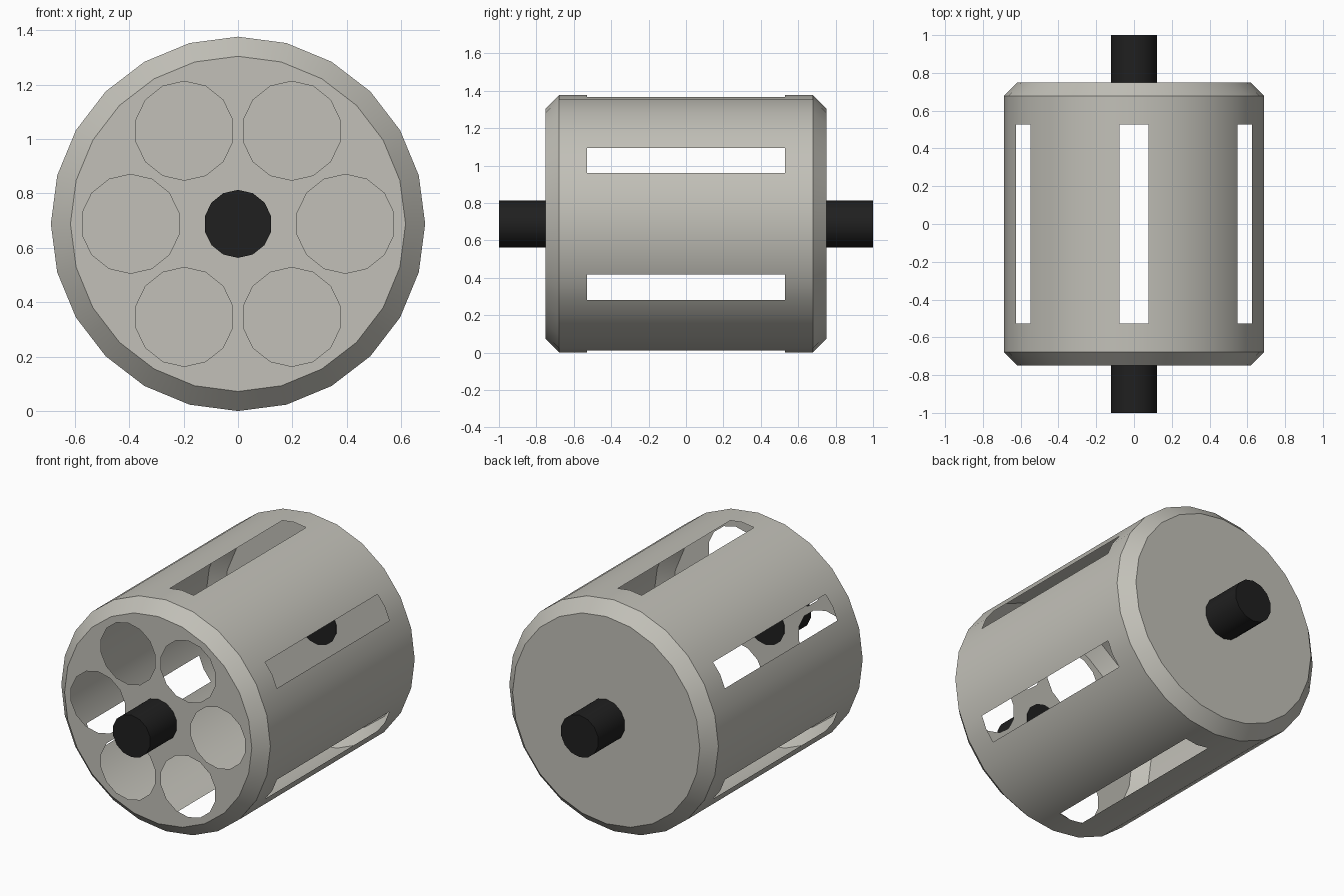
import bpy, bmesh, math
from math import cos, sin, radians, pi

cube = bpy.data.objects.get("Cube")
if cube:
    bpy.data.objects.remove(cube, do_unlink=True)

RADIUS, HALF_LEN, BEVEL = 0.688, 0.75, 0.072
SIDES = 24
SLOT_END, SLOT_HALF = 0.528, 0.078
HOLE_R, HOLE_RING = 0.182, 0.395
SHAFT_R = 0.125


def material(name, colour):
    mat = bpy.data.materials.new(name)
    mat.use_nodes = True
    mat.diffuse_color = (*colour, 1)
    mat.node_tree.nodes["Principled BSDF"].inputs["Base Color"].default_value = (*colour, 1)
    return mat


def circle(r, sides, cx=0, cz=0):
    """Points of a regular outline with one corner straight up."""
    angles = [pi / 2 + 2 * pi * i / sides for i in range(sides)]
    return [(cx + r * cos(a), cz + r * sin(a)) for a in angles]


def add_loop(bm, y, points):
    return [bm.verts.new((x, y, z + RADIUS)) for x, z in points]


def bridge(bm, a, b, skip=()):
    for i in range(len(a)):
        if i not in skip:
            j = (i + 1) % len(a)
            bm.faces.new((a[i], a[j], b[j], b[i]))


def finish(name, bm, mat):
    bmesh.ops.recalc_face_normals(bm, faces=bm.faces)
    mesh = bpy.data.meshes.new(name)
    bm.to_mesh(mesh)
    bm.free()
    mesh.materials.append(mat)
    obj = bpy.data.objects.new(name, mesh)
    bpy.context.collection.objects.link(obj)
    bpy.ops.object.select_all(action='DESELECT')
    obj.select_set(True)
    bpy.context.view_layer.objects.active = obj
    bpy.ops.object.shade_smooth_by_angle(angle=radians(35))


stone = material("warm grey", (0.54, 0.53, 0.48))
black = material("soft black", (0.014, 0.014, 0.014))

# Drum outline, with extra points either side of the six slot ridges
corners = circle(RADIUS, SIDES)
share = SLOT_HALF / (2 * RADIUS * sin(pi / SIDES) * cos(pi / SIDES))
outline, slot_spans = [], set()
for i, (x, z) in enumerate(corners):
    if i % 4:
        outline.append((x, z))
        continue
    (px, pz), (nx, nz) = corners[i - 1], corners[(i + 1) % SIDES]
    slot_spans |= {len(outline), len(outline) + 1}
    outline += [(x + share * (px - x), z + share * (pz - z)), (x, z),
                (x + share * (nx - x), z + share * (nz - z))]
shrink = (RADIUS - BEVEL) / RADIUS
rim = [(x * shrink, z * shrink) for x, z in outline]

# Hollow thin shell: chamfers, walls and the slotted middle band
bm = bmesh.new()
stations = [(-HALF_LEN, rim), (BEVEL - HALF_LEN, outline), (-SLOT_END, outline),
            (SLOT_END, outline), (HALF_LEN - BEVEL, outline), (HALF_LEN, rim)]
loops = [add_loop(bm, y, pts) for y, pts in stations]
for k in range(len(loops) - 1):
    bridge(bm, loops[k], loops[k + 1], slot_spans if k == 2 else ())

# Closed back, and a front plate with six round holes
bm.faces.new(loops[-1])
borders = [loops[0]]
for k in range(6):
    a = radians(60 * k)
    borders.append(add_loop(bm, -HALF_LEN, circle(
        HOLE_R, 14, HOLE_RING * cos(a), HOLE_RING * sin(a))))
edges = []
for border in borders:
    for a, b in zip(border, border[1:] + border[:1]):
        edges.append(bm.edges.get((a, b)) or bm.edges.new((a, b)))
bmesh.ops.triangle_fill(bm, edges=edges, use_beauty=True, normal=(0, -1, 0))
bmesh.ops.delete(bm, geom=[v for v in bm.verts if not v.link_faces], context='VERTS')
finish("drum", bm, stone)

# Axle stubs, capped just inside each end plate
for name, sign in (("front_axle", -1), ("back_axle", 1)):
    bm = bmesh.new()
    inner, outer = [add_loop(bm, sign * y, circle(SHAFT_R, 14)) for y in (HALF_LEN - 0.002, 1)]
    bridge(bm, inner, outer)
    bm.faces.new(inner)
    bm.faces.new(outer)
    finish(name, bm, black)
